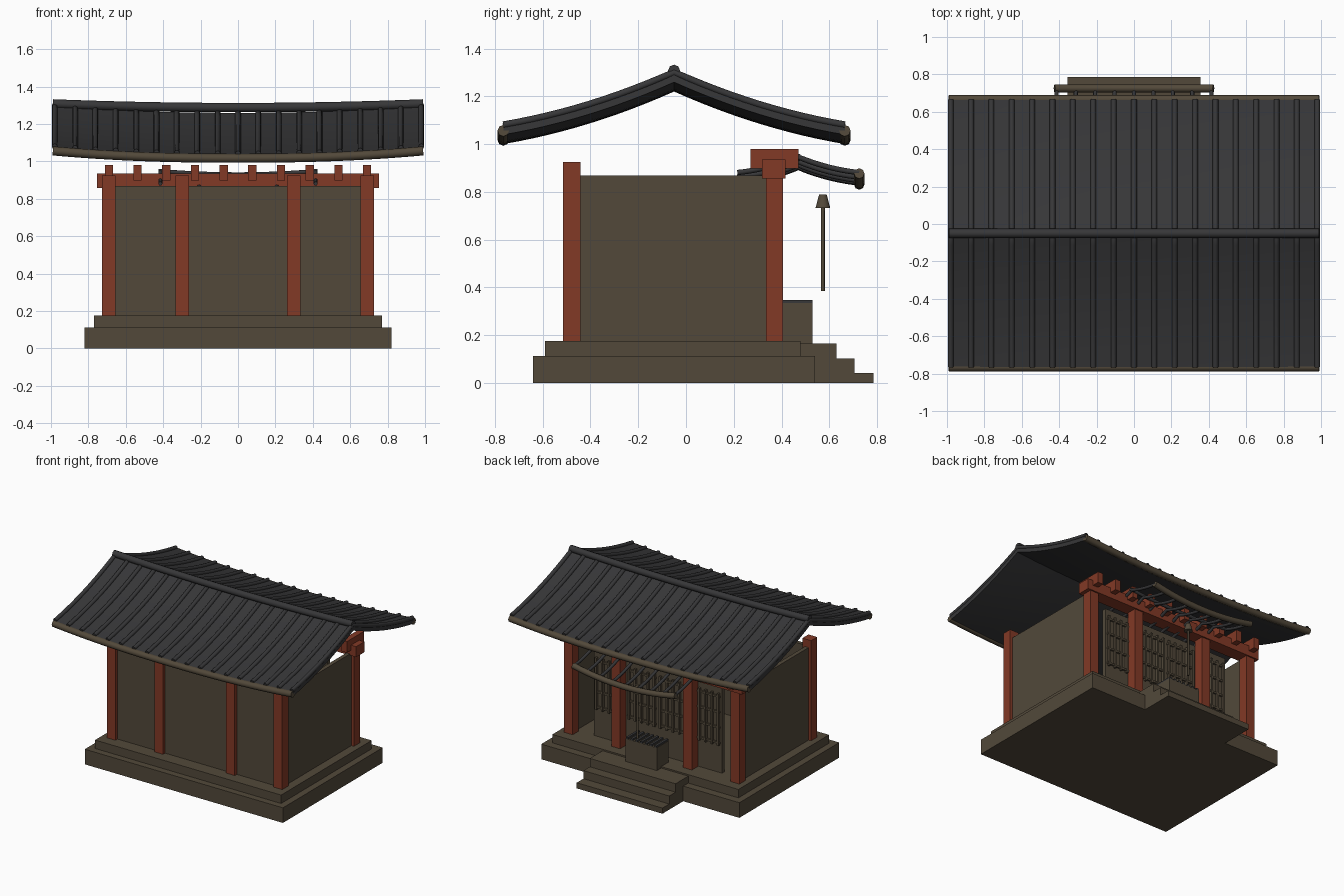
import bpy, bmesh, math
from mathutils import Matrix, Vector

if "Cube" in bpy.data.objects:
    bpy.data.objects.remove(bpy.data.objects["Cube"])


def mat(name, r, g, b):
    m = bpy.data.materials.new(name)
    m.diffuse_color = (r, g, b, 1)
    m.use_nodes = True
    m.node_tree.nodes["Principled BSDF"].inputs["Base Color"].default_value = m.diffuse_color
    return m


BROWN = mat("weathered_brown", 0.085, 0.066, 0.042)
RED = mat("red_timber", 0.225, 0.041, 0.019)
BLACK = mat("black_tile", 0.038, 0.038, 0.040)


def add_object(name, mesh, material):
    mesh.materials.clear()
    mesh.materials.append(material)
    ob = bpy.data.objects.new(name, mesh)
    bpy.context.collection.objects.link(ob)
    return ob


def boxes(name, material, spans):
    """One object made of boxes, each (x0, x1, y0, y1, z0, z1)."""
    bm = bmesh.new()
    for x0, x1, y0, y1, z0, z1 in spans:
        m = Matrix.Translation(((x0 + x1) / 2, (y0 + y1) / 2, (z0 + z1) / 2))
        m = m @ Matrix.Diagonal((x1 - x0, y1 - y0, z1 - z0, 1))
        bmesh.ops.create_cube(bm, size=1, matrix=m)
    mesh = bpy.data.meshes.new(name)
    bm.to_mesh(mesh)
    bm.free()
    return add_object(name, mesh, material)


def smooth(mesh):
    for p in mesh.polygons:
        p.use_smooth = True
    mesh.set_sharp_from_angle(angle=math.radians(50))


def tubes(name, material, paths, radius):
    """Round eight-sided tubes swept along paths."""
    cu = bpy.data.curves.new(name + "_path", 'CURVE')
    cu.dimensions = '3D'
    cu.bevel_depth = radius
    cu.bevel_resolution = 2
    cu.use_fill_caps = True
    for path in paths:
        sp = cu.splines.new('POLY')
        sp.points.add(len(path) - 1)
        for p, co in zip(sp.points, path):
            p.co = (*co, 1)
    tmp = bpy.data.objects.new(name + "_tmp", cu)
    bpy.context.collection.objects.link(tmp)
    bpy.context.view_layer.update()
    dg = bpy.context.evaluated_depsgraph_get()
    mesh = bpy.data.meshes.new_from_object(tmp.evaluated_get(dg))
    mesh.name = name
    bpy.data.objects.remove(tmp)
    smooth(mesh)
    return add_object(name, mesh, material)


def steps(a, b, n):
    return [a + (b - a) * i / n for i in range(n + 1)]


# Stone base and stairs
boxes("base_lower", BROWN, [(-.82, .82, -.64, .54, 0, .113)])
boxes("base_upper", BROWN, [(-.77, .77, -.59, .48, .113, .176)])
boxes("stairs", BROWN, [(-.355, .355, .47, .63, 0, .165),
                        (-.355, .355, .47, .705, 0, .102),
                        (-.355, .355, .47, .785, 0, .042)])

# Hollow hall: back wall, side walls, door wall standing free of the columns
boxes("back_wall", BROWN, [(-.69, .69, -.49, -.46, .176, .868)])
boxes("side_walls", BROWN, [(s * .69 - .015, s * .69 + .015, -.48, .37, .176, .868)
                            for s in (-1, 1)])
boxes("door_wall", BROWN, [(-.53, .53, .30, .33, .176, .82)])

# Four lattice doors
lattice = []
for cx in (-.4, -.13, .13, .4):
    w = .105
    for i in range(5):
        x = cx - w + 2 * w * i / 4
        lattice.append((x - .007, x + .007, .33, .348, .38, .77))
    for z in (.40, .515, .63, .745):
        lattice.append((cx - w - .012, cx + w + .012, .33, .343, z - .007, z + .007))
boxes("door_lattice", BROWN, lattice)

# Columns, beam and rafter blocks
h = .036
boxes("columns", RED, [(x - h, x + h, y - h, y + h, .176, .925)
                       for x in (-.69, -.297, .297, .69) for y in (-.478, .37)])
boxes("beam", RED, [(-.755, .755, .318, .416, .857, .935)])
boxes("rafter_blocks", RED, [(x - .022, x + .022, .27, .47, .897, .98)
                             for x in steps(-.69, .69, 9)])


# Main roof: two sagging slopes whose ends lift
RIDGE_Y, HALF = -.05, .715


def lift(x):
    return .04 * abs(x) ** 2.3


def roof_z(x, t):
    s = 1 - abs(t)
    return 1.02 + .22 * (s - .45 * s * (1 - s)) + lift(x)


T = steps(-1, 1, 24)
XS = steps(-.99, .99, 24)
bm = bmesh.new()
grids = []
for off in (.02, -.02):
    grids.append([[bm.verts.new((x, RIDGE_Y + HALF * t, roof_z(x, t) + off))
                   for t in T] for x in XS])
top, bottom = grids
n, k = len(XS) - 1, len(T) - 1
for i in range(n):
    for j in range(k):
        for g in grids:
            bm.faces.new((g[i][j], g[i + 1][j], g[i + 1][j + 1], g[i][j + 1]))
for i in range(n):
    for j in (0, k):
        bm.faces.new((top[i][j], top[i + 1][j], bottom[i + 1][j], bottom[i][j]))
for j in range(k):
    for i in (0, n):
        bm.faces.new((top[i][j], top[i][j + 1], bottom[i][j + 1], bottom[i][j]))
bmesh.ops.recalc_face_normals(bm, faces=bm.faces)
roof_mesh = bpy.data.meshes.new("main_roof")
bm.to_mesh(roof_mesh)
bm.free()
for p in roof_mesh.polygons:
    p.use_smooth = True
roof_mesh.set_sharp_from_angle(angle=math.radians(30))
add_object("main_roof", roof_mesh, BLACK)

tubes("roof_tile_rolls", BLACK,
      [[(x, RIDGE_Y + HALF * t, roof_z(x, t) + .022) for t in T]
       for x in steps(-.98, .98, 18)], .015)
tubes("roof_ridge", BLACK, [[(x, RIDGE_Y, 1.288 + .02 * x * x) for x in XS]], .025)
tubes("roof_eave_poles", BROWN,
      [[(x, RIDGE_Y + s * HALF, roof_z(x, 1) - .003) for x in XS] for s in (-1, 1)], .024)

# Porch roof: open curved rolls, ridge and eave pole
PY, PH = .47, .255


def porch_z(x, t):
    s = 1 - abs(t)
    return .837 + .065 * (s - .6 * s * (1 - s)) + .045 * (abs(x) / .42) ** 2


PX = steps(-.425, .425, 16)
tubes("porch_rolls", BLACK,
      [[(x, PY + PH * t, porch_z(x, t)) for t in T] for x in steps(-.415, .415, 8)], .011)
tubes("porch_ridge", BLACK, [[(x, PY, .93 + .018 * (x / .42) ** 2) for x in PX]], .012)
tubes("porch_eave_pole", BROWN, [[(x, PY + PH, porch_z(x, 1) - .006) for x in PX]], .022)

# Bell and rope
bm = bmesh.new()
bmesh.ops.create_cone(bm, cap_ends=True, segments=12, radius1=.031, radius2=.016,
                      depth=.057, matrix=Matrix.Translation((0, .573, .76)))
bmesh.ops.create_cone(bm, cap_ends=True, segments=8, radius1=.008, radius2=.008,
                      depth=.35, matrix=Matrix.Translation((0, .573, .56)))
bell_mesh = bpy.data.meshes.new("bell_and_rope")
bm.to_mesh(bell_mesh)
bm.free()
smooth(bell_mesh)
add_object("bell_and_rope", bell_mesh, BROWN)

# Offering box with slatted top
boxes("offering_box", BROWN, [(-.13, .13, .39, .53, .165, .335)])
boxes("offering_box_slats", BLACK, [(x - .009, x + .009, .39, .53, .335, .348)
                                    for x in steps(-.118, .118, 6)])
